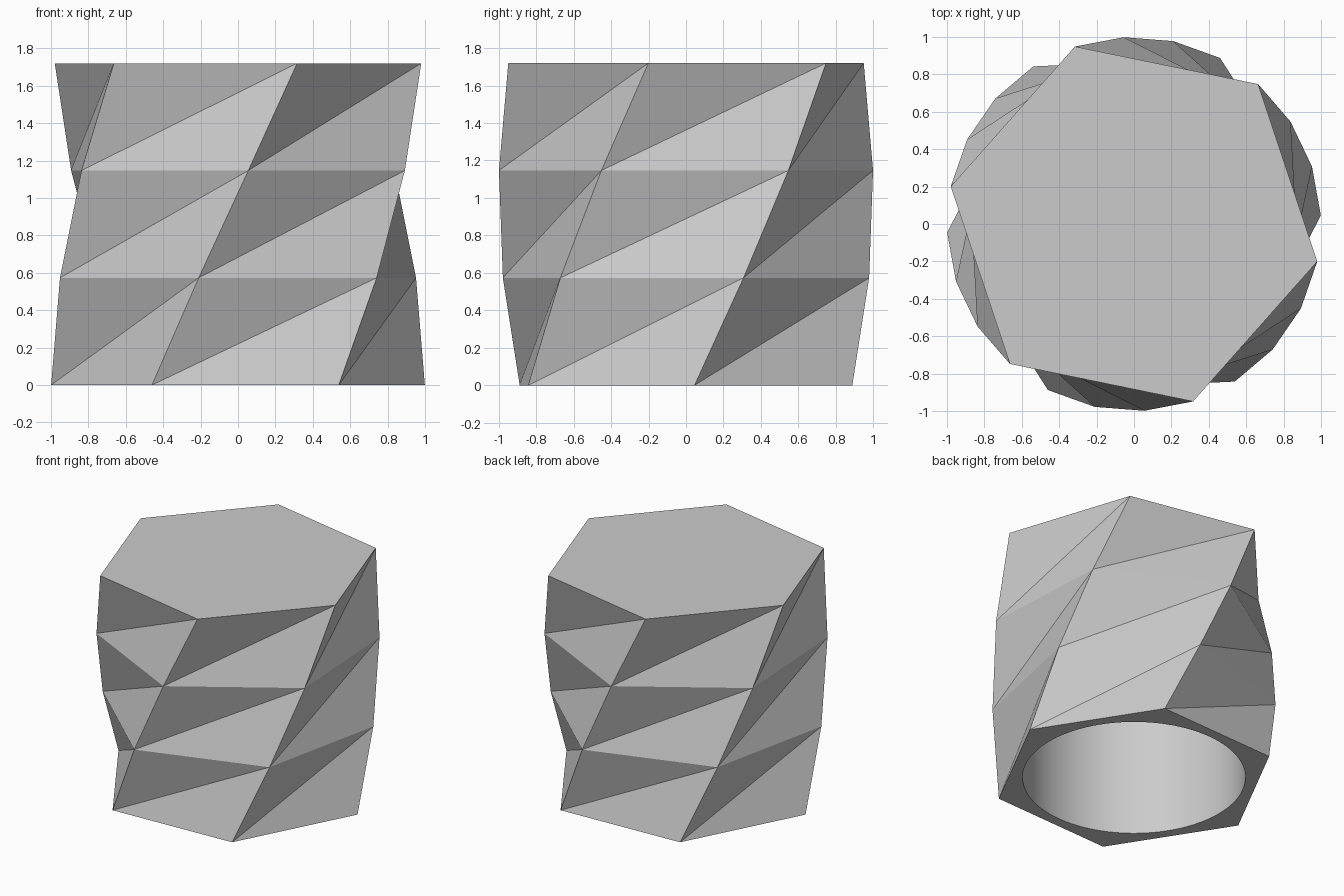
import bpy, bmesh
from math import radians, cos, sin

cube = bpy.data.objects.get("Cube")
if cube:
    bpy.data.objects.remove(cube, do_unlink=True)

SIDES, BANDS = 6, 3
HEIGHT = 1.72
START, STEP = 2.6, 15.27        # base angle and twist per band, degrees
HOLE_RADIUS, HOLE_TOP = 0.787, 1.6
PER_SIDE = 16                   # hole segments for each side
SEGMENTS = SIDES * PER_SIDE

grey = bpy.data.materials.new("Light grey")
grey.use_nodes = True
colour = (0.6, 0.6, 0.6, 1)
grey.diffuse_color = colour
grey.node_tree.nodes["Principled BSDF"].inputs["Base Color"].default_value = colour

bm = bmesh.new()


def ring(radius, z, count, start):
    angles = [radians(start + 360 * i / count) for i in range(count)]
    return [bm.verts.new((radius * cos(a), radius * sin(a), z)) for a in angles]


# Twisted outer walls, every panel folded inwards along its long diagonal
levels = [ring(1, HEIGHT * k / BANDS, SIDES, START + STEP * k) for k in range(BANDS + 1)]
for low, high in zip(levels, levels[1:]):
    for i in range(SIDES):
        j = (i + 1) % SIDES
        bm.faces.new((low[i], low[j], high[j]))
        bm.faces.new((low[i], high[j], high[i]))
bm.faces.new(levels[-1])

# Round blind hole in the underside
half = 180 / SIDES
mouth = ring(HOLE_RADIUS, 0, SEGMENTS, START + half)
roof = ring(HOLE_RADIUS, HOLE_TOP, SEGMENTS, START + half)
for i in range(SEGMENTS):
    j = (i + 1) % SEGMENTS
    wall = bm.faces.new((mouth[j], mouth[i], roof[i], roof[j]))
    wall.smooth = True
bm.faces.new(list(reversed(roof)))

# Flat rim joining the base polygon to the hole
base = levels[0]
for i in range(SIDES):
    for k in range(PER_SIDE):
        s = (i - 1) * PER_SIDE + k
        bm.faces.new((base[i], mouth[s % SEGMENTS], mouth[(s + 1) % SEGMENTS]))
    bm.faces.new((base[(i + 1) % SIDES], base[i], mouth[i * PER_SIDE]))

bmesh.ops.recalc_face_normals(bm, faces=bm.faces[:])

# Keep the hole's rims crisp
for edge in bm.edges:
    if len(edge.link_faces) == 2 and edge.calc_face_angle() > radians(25):
        edge.smooth = False

mesh = bpy.data.meshes.new("twisted_pot")
bm.to_mesh(mesh)
bm.free()
mesh.materials.append(grey)
pot = bpy.data.objects.new("twisted_pot", mesh)
bpy.context.collection.objects.link(pot)
